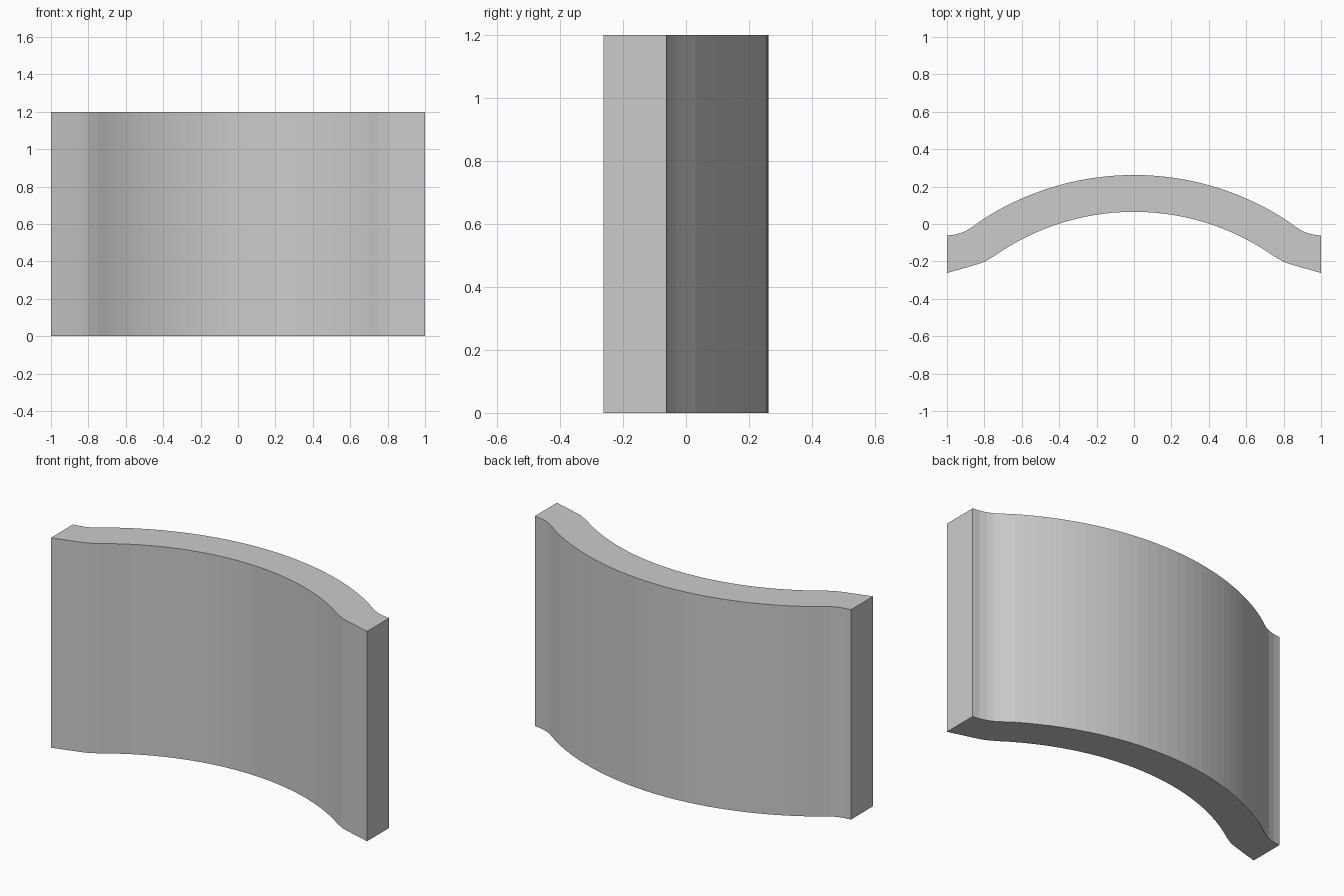
import bpy, bmesh, math

if "Cube" in bpy.data.objects:
    bpy.data.objects.remove(bpy.data.objects["Cube"])

HEIGHT, CENTRE_Y, STEPS = 1.2, -1.235, 14


def half_arc(radius, x_end):
    """Arc points from the middle (x = 0) out to x_end."""
    end = math.asin(x_end / radius)
    return [(radius * math.sin(end * i / STEPS),
             CENTRE_Y + radius * math.cos(end * i / STEPS))
            for i in range(STEPS + 1)]


def mirrored(half):
    """Full left-to-right curve from its right half."""
    return [(-x, y) for x, y in reversed(half[1:])] + half


# Back (convex) and front (concave) curves, each flaring out at the ends
back = mirrored(half_arc(1.497, 0.80) + [
    (0.86, -0.012), (0.89, -0.032), (0.92, -0.046), (0.96, -0.057), (1.0, -0.062)])
front = mirrored(half_arc(1.3, 0.70) + [
    (0.75, -0.173), (0.80, -0.202), (0.83, -0.213), (0.88, -0.228),
    (0.94, -0.245), (1.0, -0.262)])

# Curved panel: closed outline extruded upwards
bm = bmesh.new()
outline = bm.faces.new([bm.verts.new((x, y, 0)) for x, y in front + back[::-1]])
top = bmesh.ops.extrude_face_region(bm, geom=[outline], use_keep_orig=True)
bmesh.ops.translate(bm, vec=(0, 0, HEIGHT),
                    verts=[v for v in top["geom"] if isinstance(v, bmesh.types.BMVert)])
bmesh.ops.recalc_face_normals(bm, faces=bm.faces)
mesh = bpy.data.meshes.new("curved_panel")
bm.to_mesh(mesh)
bm.free()
bpy.context.collection.objects.link(bpy.data.objects.new("curved_panel", mesh))
